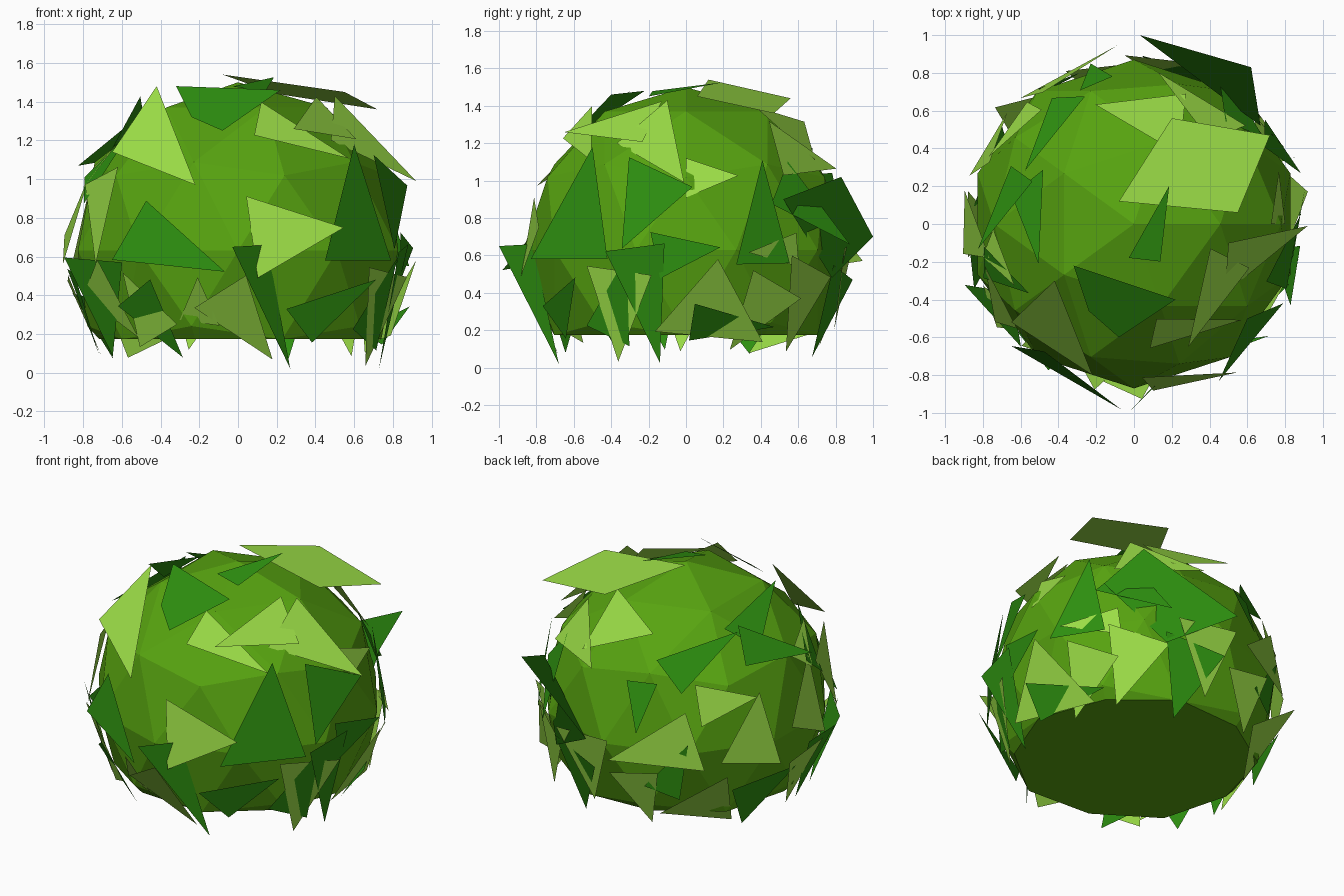
import bpy, bmesh, random
from math import sin, cos, radians
from mathutils import Vector, Matrix

if "Cube" in bpy.data.objects:
    bpy.data.objects.remove(bpy.data.objects["Cube"])

random.seed(4)
CENTRE = Vector((0, 0, 0.63))
R, FLOOR = 0.87, 0.175


def material(name, color):
    m = bpy.data.materials.new(name)
    m.diffuse_color = (*color, 1)
    m.use_nodes = True
    m.node_tree.nodes["Principled BSDF"].inputs["Base Color"].default_value = m.diffuse_color
    return m


def finish(bm, name, mat):
    me = bpy.data.meshes.new(name)
    bm.to_mesh(me)
    bm.free()
    me.materials.append(mat)
    ob = bpy.data.objects.new(name, me)
    bpy.context.collection.objects.link(ob)
    return ob


# Faceted bush core: low icosphere with its underside cut flat
bm = bmesh.new()
bmesh.ops.create_icosphere(bm, subdivisions=2, radius=R, matrix=Matrix.Translation(CENTRE))
bmesh.ops.bisect_plane(bm, geom=bm.verts[:] + bm.edges[:] + bm.faces[:],
                       plane_co=(0, 0, FLOOR), plane_no=(0, 0, -1), clear_outer=True)
bmesh.ops.holes_fill(bm, edges=[e for e in bm.edges if e.is_boundary], sides=0)
bmesh.ops.recalc_face_normals(bm, faces=bm.faces)
finish(bm, "bush_core", material("core_green", (0.095, 0.367, 0.005)))


# Leaves: flat pieces lying against the core.
# Each is azimuth (0 = front, + to the right), elevation, roll of the tip, size, width.
# The few large ones that stand away from the core are given by their corners.
def leaves(name, mat, table, large):
    bm = bmesh.new()
    for az, el, roll, size, width in table:
        a, e, r = radians(az), radians(el), radians(roll)
        n = Vector((sin(a) * cos(e), -cos(a) * cos(e), sin(e)))
        right = Vector((cos(a), sin(a), 0))
        up = n.cross(right)
        tip = up * cos(r) + right * sin(r)
        side = right * cos(r) - up * sin(r)
        tip = (tip + n * random.uniform(-0.12, 0.2)).normalized()
        side = (side + n * random.uniform(-0.15, 0.15)).normalized()
        k = random.uniform(-0.2, 0.2)
        shape = [(k * width, 0.64), (-0.52 * width, -0.4 + k * 0.4), (0.52 * width, -0.4 - k * 0.4)]
        pts = [CENTRE + n * 0.865 + (side * x + tip * y) * size for x, y in shape]
        bm.faces.new([bm.verts.new((p.x, p.y, max(p.z, 0))) for p in pts])
    for corners in large:
        bm.faces.new([bm.verts.new(c) for c in corners])
    bmesh.ops.recalc_face_normals(bm, faces=bm.faces)
    for f in bm.faces:
        if f.normal.dot(f.calc_center_median() - CENTRE) < 0:
            f.normal_flip()
    finish(bm, name, mat)


leaves("light_leaves", material("leaf_lime", (0.325, 0.716, 0.061)), [
    (-59, 14, 170, .46, .8), (27, 44, 120, .5, .45),
    (17, 7, 80, .46, .9), (-36, -21, -20, .36, .8),
    (0, -24, 150, .46, .7), (-15, -19, 0, .26, .8), (63, -20, 190, .48, .8),
    (50, 49, 250, .5, .6), (98, 27, 90, .27, .8), (102, -21, 10, .44, 1.3),
    (150, 37, 100, .48, .7), (125, 0, 270, .35, .5), (140, -18, 190, .46, .8),
    (172, 48, 90, .46, .9), (-155, 3, 260, .52, .7), (-115, 4, 20, .42, .9),
    (-85, 10, 30, .44, .8), (-130, 20, 90, .35, .7), (-135, -24, 20, .46, 1.0),
    (-90, -20, 180, .42, .8), (170, -10, 180, .44, .9), (-75, 30, 60, .3, .6),
    (120, -22, 200, .42, .8), (-165, -20, 170, .36, .9), (-55, -18, 150, .4, .7)], [
    [(-.08, .12, 1.54), (.55, .06, 1.45), (.72, .47, 1.36), (.2, .56, 1.44)],
    [(.5, -.1, 1.43), (.48, -.37, 1.2), (.92, -.01, .99)],
    [(-.42, -.3, 1.48), (-.65, -.52, 1.14), (-.22, -.8, .97)]])

leaves("dark_leaves", material("leaf_green", (0.027, 0.279, 0.005)), [
    (-25, 3, 105, .6, .55), (36, -21, 60, .46, .5), (-57, -16, 180, .5, .85),
    (75, -15, 170, .62, .5), (70, 82, 90, .4, .4), (-140, 38, 60, .48, .5),
    (-95, 50, 70, .46, .5), (76, 17, 200, .44, .9), (120, 9, 10, .54, .6),
    (140, 15, 140, .5, .6), (105, -28, 100, .46, .5), (-100, 36, 120, .46, .5),
    (165, -20, 180, .46, .8), (-112, -22, 60, .42, .8), (-165, 20, 180, .3, .6),
    (-35, -24, 160, .4, .7), (-70, 30, 30, .4, .5), (88, -2, 90, .34, .7),
    (-80, -18, 190, .44, .7), (-150, -10, 30, .36, .6), (62, -20, 20, .45, .6)], [
    [(.6, -.5, 1.18), (.45, -.83, .58), (.79, -.42, .58)],
    [(-.03, -1, .65), (.15, -.82, .66), (.27, -.68, .02)],
    [(-.32, -.22, 1.48), (.22, -.4, 1.46), (-.08, -.6, 1.25), (-.24, -.46, 1.32)],
    [(.03, 1, .7), (.62, .83, 1.02), (.67, .52, .9), (.4, .78, .48)]])
